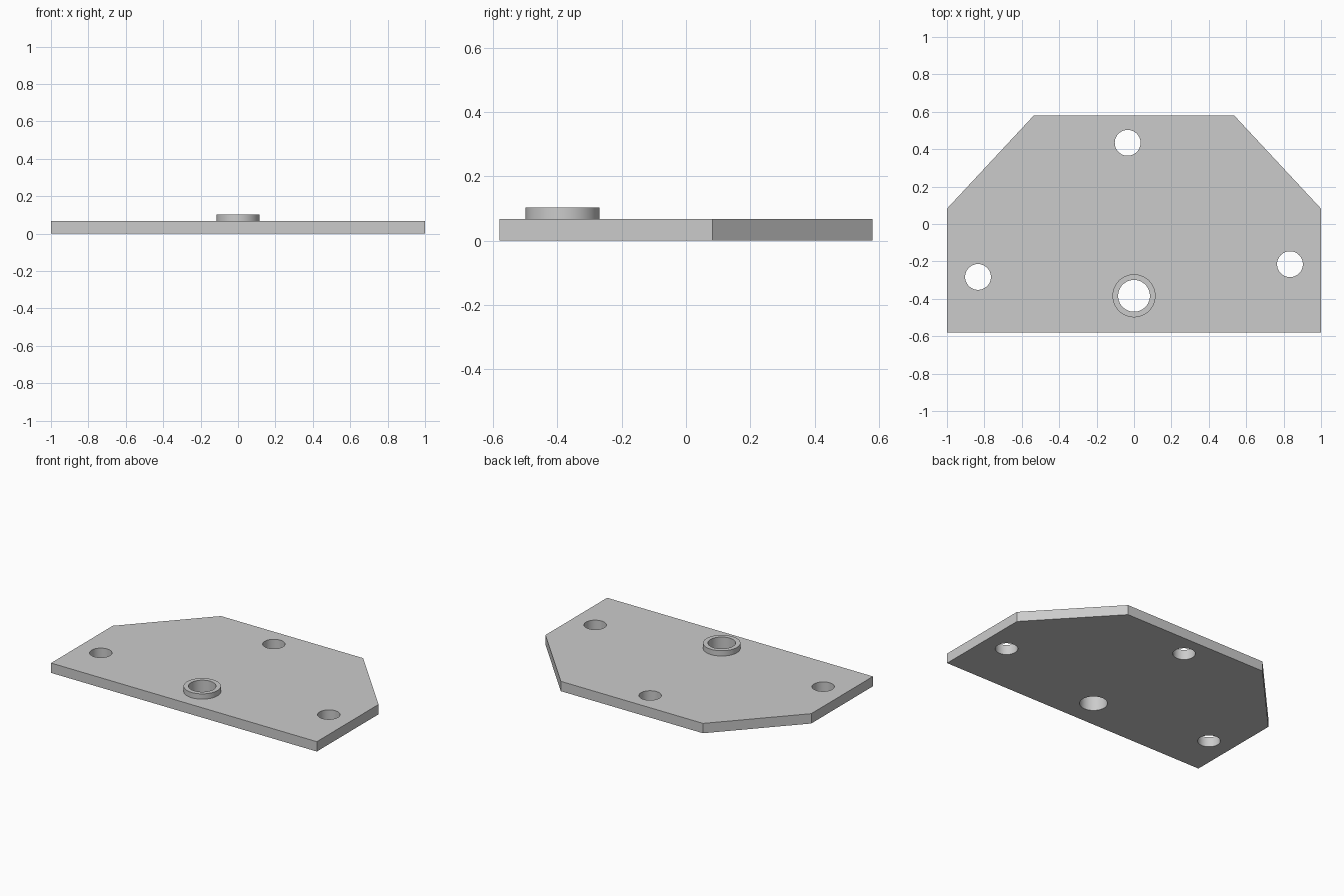
import bpy
import bmesh
from math import radians

default = bpy.data.objects.get("Cube")
if default:
    bpy.data.objects.remove(default, do_unlink=True)

PLATE_TOP = 0.067
COLLAR_TOP = 0.103
COLLAR_Y = -0.384

grey = bpy.data.materials.new("plain grey")
grey.use_nodes = True
colour = (0.6, 0.6, 0.6, 1)
grey.diffuse_color = colour
grey.node_tree.nodes["Principled BSDF"].inputs["Base Color"].default_value = colour


def make_object(name, bm):
    bmesh.ops.recalc_face_normals(bm, faces=bm.faces)
    mesh = bpy.data.meshes.new(name)
    bm.to_mesh(mesh)
    bm.free()
    mesh.materials.append(grey)
    obj = bpy.data.objects.new(name, mesh)
    bpy.context.collection.objects.link(obj)
    return obj


def extrude_outline(name, points, height):
    bm = bmesh.new()
    face = bm.faces.new([bm.verts.new((x, y, 0)) for x, y in points])
    top = bmesh.ops.extrude_face_region(bm, geom=[face])["geom"]
    verts = [v for v in top if isinstance(v, bmesh.types.BMVert)]
    bmesh.ops.translate(bm, verts=verts, vec=(0, 0, height))
    return make_object(name, bm)


def cylinder(name, x, y, radius, bottom, top):
    bm = bmesh.new()
    bmesh.ops.create_cone(bm, cap_ends=True, segments=64, radius1=radius,
                          radius2=radius, depth=top - bottom)
    bmesh.ops.translate(bm, verts=bm.verts, vec=(x, y, (top + bottom) / 2))
    return make_object(name, bm)


def combine(target, other, operation):
    mod = target.modifiers.new(other.name, "BOOLEAN")
    mod.operation = operation
    mod.solver = "EXACT"
    mod.object = other
    bpy.context.view_layer.objects.active = target
    bpy.ops.object.modifier_apply(modifier=mod.name)
    bpy.data.objects.remove(other, do_unlink=True)


# Plate with two cut back corners
half = [(1, -0.581), (1, 0.082), (0.535, 0.581)]
outline = half + [(-x, y) for x, y in reversed(half)]
plate = extrude_outline("mounting_plate", outline, PLATE_TOP)

# Raised collar, merged into the plate
collar = cylinder("collar", 0, COLLAR_Y, 0.115, PLATE_TOP / 2, COLLAR_TOP)
combine(plate, collar, "UNION")

# Collar bore and three bolt holes
holes = [
    ("collar_bore", 0, COLLAR_Y, 0.085),
    ("back_hole", -0.034, 0.434, 0.069),
    ("right_hole", -0.834, -0.283, 0.069),
    ("left_hole", 0.834, -0.215, 0.069),
]
for name, x, y, radius in holes:
    combine(plate, cylinder(name, x, y, radius, -0.1, 0.2), "DIFFERENCE")

# Smooth round walls, crisp rims
bpy.ops.object.select_all(action="DESELECT")
plate.select_set(True)
bpy.context.view_layer.objects.active = plate
bpy.ops.object.shade_smooth_by_angle(angle=radians(30))
